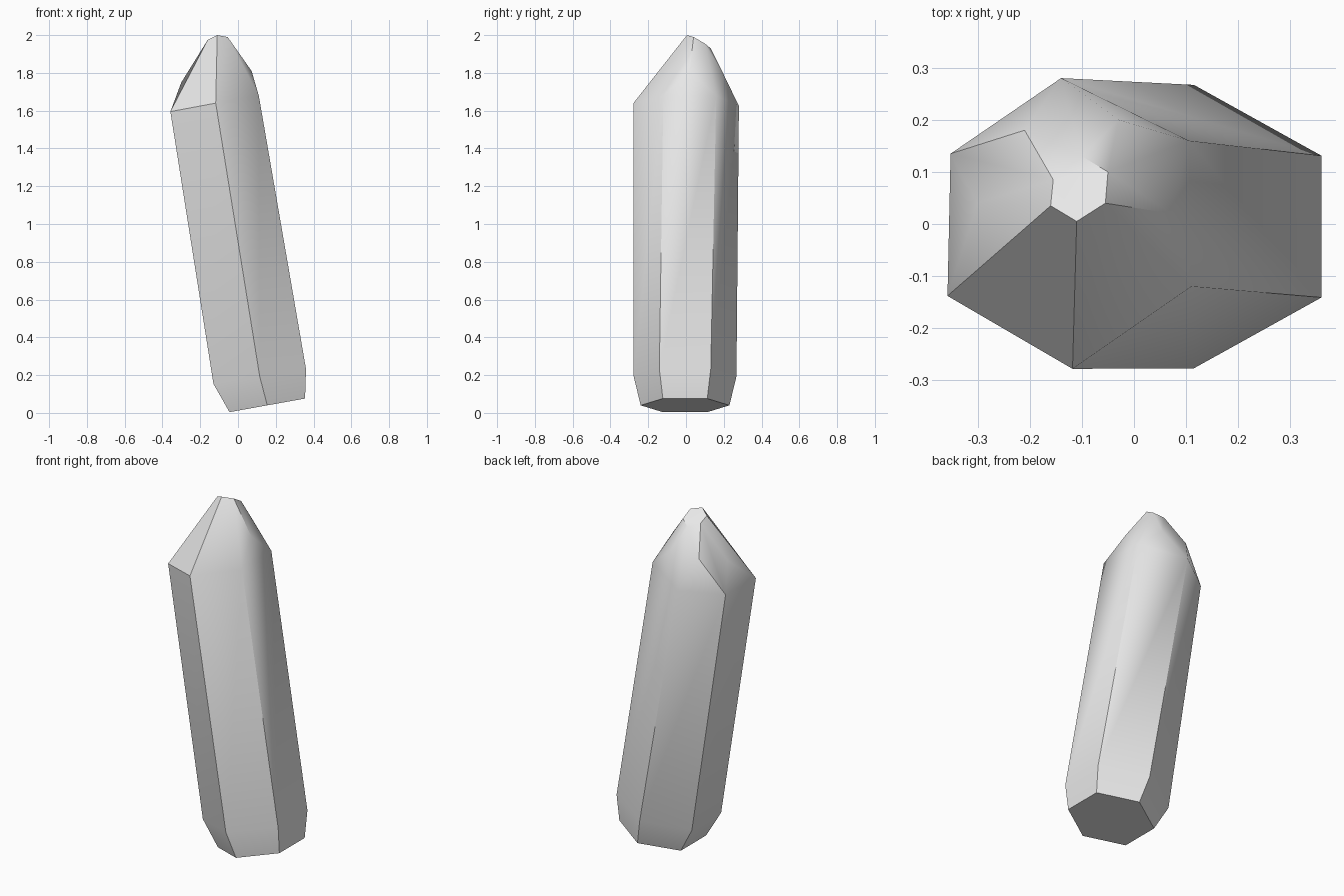
import bpy
import bmesh
from math import cos, sin, radians
from mathutils import Vector

cube = bpy.data.objects.get("Cube")
if cube:
    bpy.data.objects.remove(cube, do_unlink=True)

SIDES = 6


def tilted_hexagon(centre, half_width, half_depth, slope):
    """Six points, pointed along y, on a plane that rises towards +x."""
    points = []
    for i in range(SIDES):
        angle = radians(60 * i - 30)
        dx = half_width * cos(angle) / cos(radians(30))
        dy = half_depth * sin(angle)
        points.append(Vector(centre) + Vector((dx, dy, slope * dx)))
    return points


def add_ring(bm, points):
    return [bm.verts.new(p) for p in points]


def sides_of(ring_a, ring_b):
    """Neighbouring corners of two rings, one side at a time."""
    for i in range(SIDES):
        j = (i + 1) % SIDES
        yield i, (ring_a[i], ring_a[j], ring_b[j], ring_b[i])


# Cut ends of the crystal: narrow foot and start of the shaft
foot = tilted_hexagon((0.155, -0.005, 0.04), 0.2, 0.235, 0.18)
shaft_start = tilted_hexagon((0.115, -0.005, 0.193), 0.245, 0.272, 0.16)

# Irregular shoulder and slanted tip facet
shoulder = [(0.11, -0.12, 1.68), (0.105, 0.16, 1.68), (-0.14, 0.28, 1.625),
            (-0.352, 0.135, 1.6), (-0.358, -0.138, 1.595), (-0.118, -0.278, 1.64)]
tip = [(-0.055, 0.04, 1.99), (-0.05, 0.10, 1.955), (-0.10, 0.13, 1.93),
       (-0.155, 0.085, 1.95), (-0.16, 0.035, 1.975), (-0.11, 0.005, 2.0)]

# Raised centres of the bulging point facets, by side; the others are flat
bulges = {0: (0.072, 0.02, 1.81), 1: (-0.03, 0.2, 1.79),
          2: (-0.21, 0.18, 1.79), 3: (-0.3, 0.04, 1.75)}

bm = bmesh.new()
rings = [add_ring(bm, pts) for pts in (foot, shaft_start, shoulder, tip)]

# Shaft walls
for lower, upper in zip(rings[:2], rings[1:3]):
    for _, quad in sides_of(lower, upper):
        bm.faces.new(quad)

# Point facets
for i, quad in sides_of(rings[2], rings[3]):
    face = bm.faces.new(quad)
    if i in bulges:
        fan = bmesh.ops.poke(bm, faces=[face])
        fan["verts"][0].co = bulges[i]

# End caps
bm.faces.new(rings[0][::-1])
bm.faces.new(rings[3])
bmesh.ops.recalc_face_normals(bm, faces=bm.faces)

mesh = bpy.data.meshes.new("crystal")
bm.to_mesh(mesh)
bm.free()
crystal = bpy.data.objects.new("crystal", mesh)
bpy.context.collection.objects.link(crystal)

# Plain grey stone
grey = (0.8, 0.8, 0.8, 1.0)
stone = bpy.data.materials.new("grey stone")
stone.use_nodes = True
stone.diffuse_color = grey
for node in stone.node_tree.nodes:
    if node.type == "BSDF_PRINCIPLED":
        node.inputs["Base Color"].default_value = grey
mesh.materials.append(stone)

# Soft shading across the gentle folds, crisp crystal edges
bpy.ops.object.select_all(action="DESELECT")
crystal.select_set(True)
bpy.context.view_layer.objects.active = crystal
bpy.ops.object.shade_smooth_by_angle(angle=radians(30))
